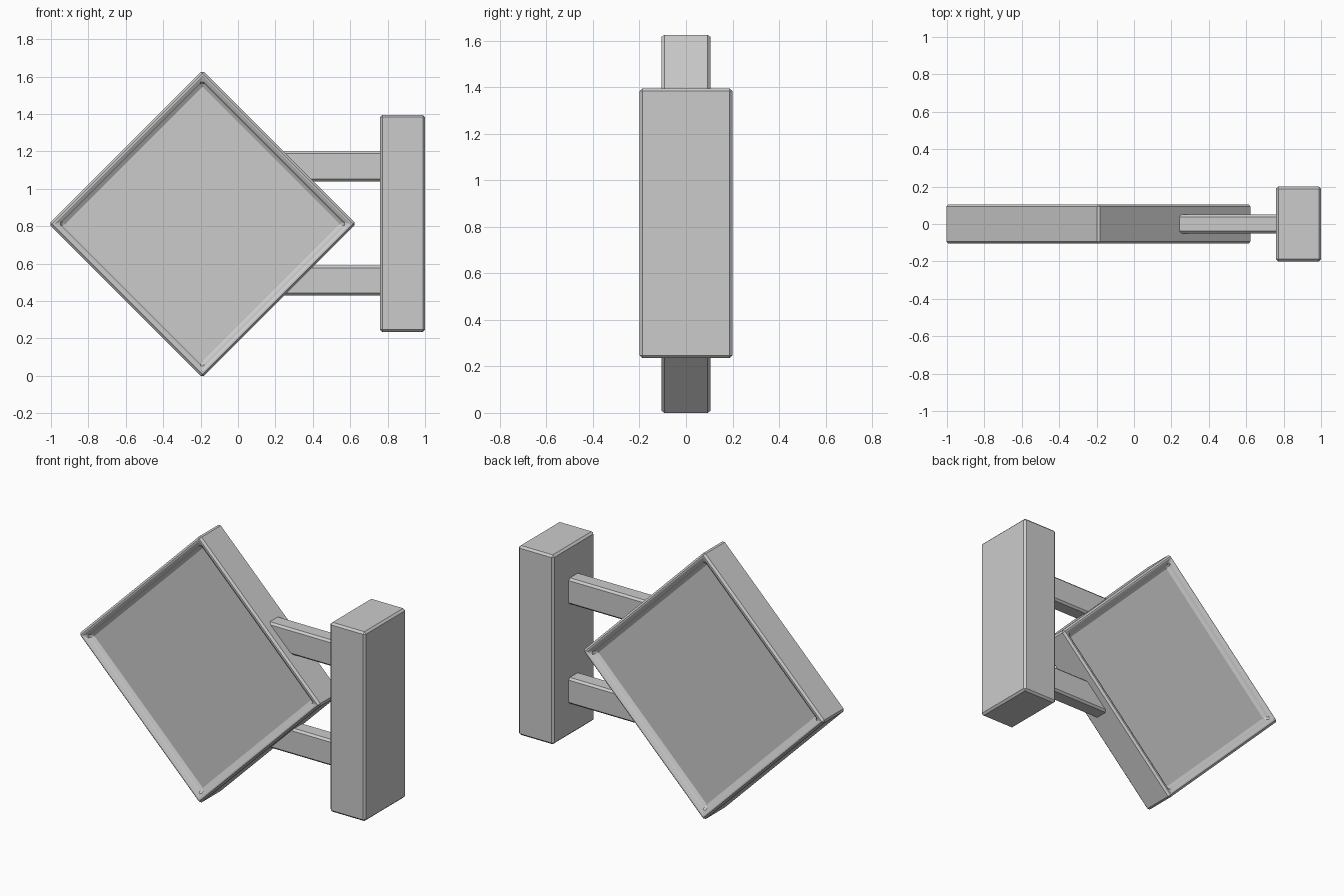
import bpy, bmesh, math
from mathutils import Matrix

cube = bpy.data.objects.get("Cube")
if cube:
    bpy.data.objects.remove(cube, do_unlink=True)

grey = bpy.data.materials.new("light_grey")
grey.use_nodes = True
color = (0.6, 0.6, 0.6, 1)
grey.diffuse_color = color
grey.node_tree.nodes["Principled BSDF"].inputs["Base Color"].default_value = color


def box(name, size, centre, bevel=0.012, turn=0, recess=None):
    """Bevelled box; recess = (rim width, wall slope, depth) sinks front and back."""
    bm = bmesh.new()
    bmesh.ops.create_cube(bm, size=1)
    bmesh.ops.scale(bm, vec=size, verts=bm.verts)
    if recess:
        rim, slope, depth = recess
        bm.normal_update()
        for face in [f for f in bm.faces if abs(f.normal.y) > 0.9]:
            bmesh.ops.inset_individual(bm, faces=[face], thickness=rim)
            bmesh.ops.inset_individual(bm, faces=[face], thickness=slope, depth=-depth)
    bmesh.ops.transform(bm, matrix=Matrix.Rotation(turn, 4, 'Y'), verts=bm.verts)
    bmesh.ops.recalc_face_normals(bm, faces=bm.faces)
    mesh = bpy.data.meshes.new(name)
    bm.to_mesh(mesh)
    bm.free()
    mesh.materials.append(grey)
    ob = bpy.data.objects.new(name, mesh)
    ob.location = centre
    bpy.context.collection.objects.link(ob)
    mod = ob.modifiers.new("edge_bevel", 'BEVEL')
    mod.width = bevel
    mod.segments = 1
    mod.limit_method = 'ANGLE'
    return ob


# Diamond sign panel, sunk on both faces
side = 0.821 * math.sqrt(2)
box("diamond_panel", (side, 0.21, side), (-0.19, 0, 0.8125), 0.012,
    math.radians(45), recess=(0.045, 0.025, 0.035))

# Wall block
box("mounting_block", (0.24, 0.40, 1.16), (0.88, 0, 0.815))

# Two arms joining panel and block
for name, z in (("upper_arm", 1.12), ("lower_arm", 0.51)):
    box(name, (0.66, 0.10, 0.16), (0.47, 0, z))
